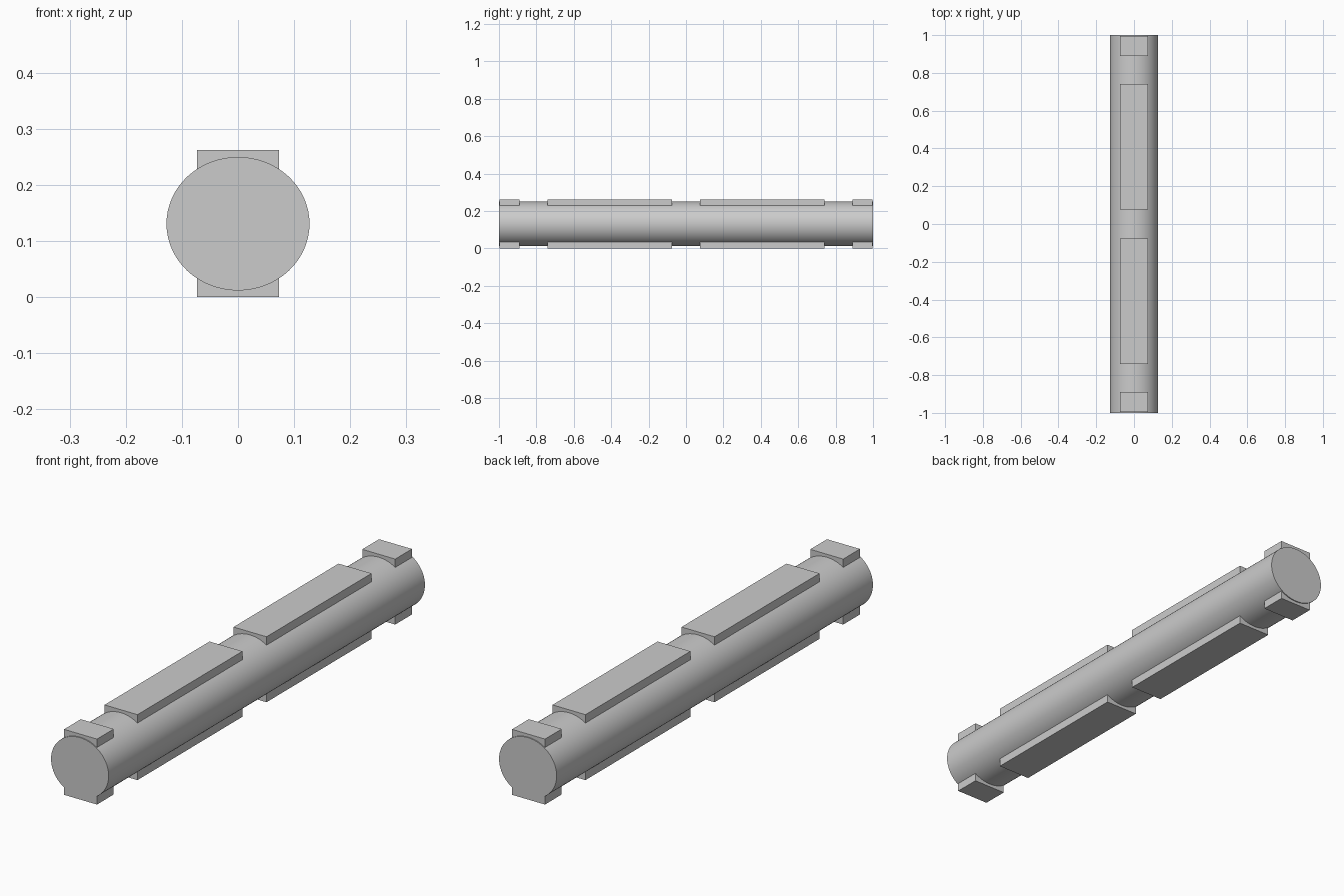
import bpy

if "Cube" in bpy.data.objects:
    bpy.data.objects.remove(bpy.data.objects["Cube"])

ZC = 0.131       # axis height
HALF_X = 0.1275  # shaft half width
HALF_Z = 0.119   # shaft half height


def box(name, x0, x1, y0, y1, z0, z1):
    bpy.ops.mesh.primitive_cube_add(
        size=1, location=((x0 + x1) / 2, (y0 + y1) / 2, (z0 + z1) / 2))
    ob = bpy.context.object
    ob.name = name
    ob.scale = (x1 - x0, y1 - y0, z1 - z0)
    bpy.ops.object.transform_apply(location=False, rotation=False, scale=True)
    return ob


# Slightly flattened round shaft along y
bpy.ops.mesh.primitive_cylinder_add(
    vertices=64, radius=1, depth=2, location=(0, 0, ZC), rotation=(1.5707963, 0, 0))
shaft = bpy.context.object
shaft.name = "shaft"
bpy.ops.object.transform_apply(location=False, rotation=True, scale=False)
shaft.scale = (HALF_X, 1, HALF_Z)
bpy.ops.object.transform_apply(location=False, rotation=False, scale=True)
bpy.ops.object.shade_smooth_by_angle()

# Flat pads: long pair and short end pair, on top and underneath
for level, z0, z1 in (("top", 0.227, 0.262), ("bottom", 0.0, 0.035)):
    for kind, near, far in (("long_pad", 0.076, 0.74), ("end_pad", 0.89, 0.996)):
        box(f"{level}_{kind}_back", -0.073, 0.073, near, far, z0, z1)
        box(f"{level}_{kind}_front", -0.073, 0.073, -far, -near, z0, z1)
